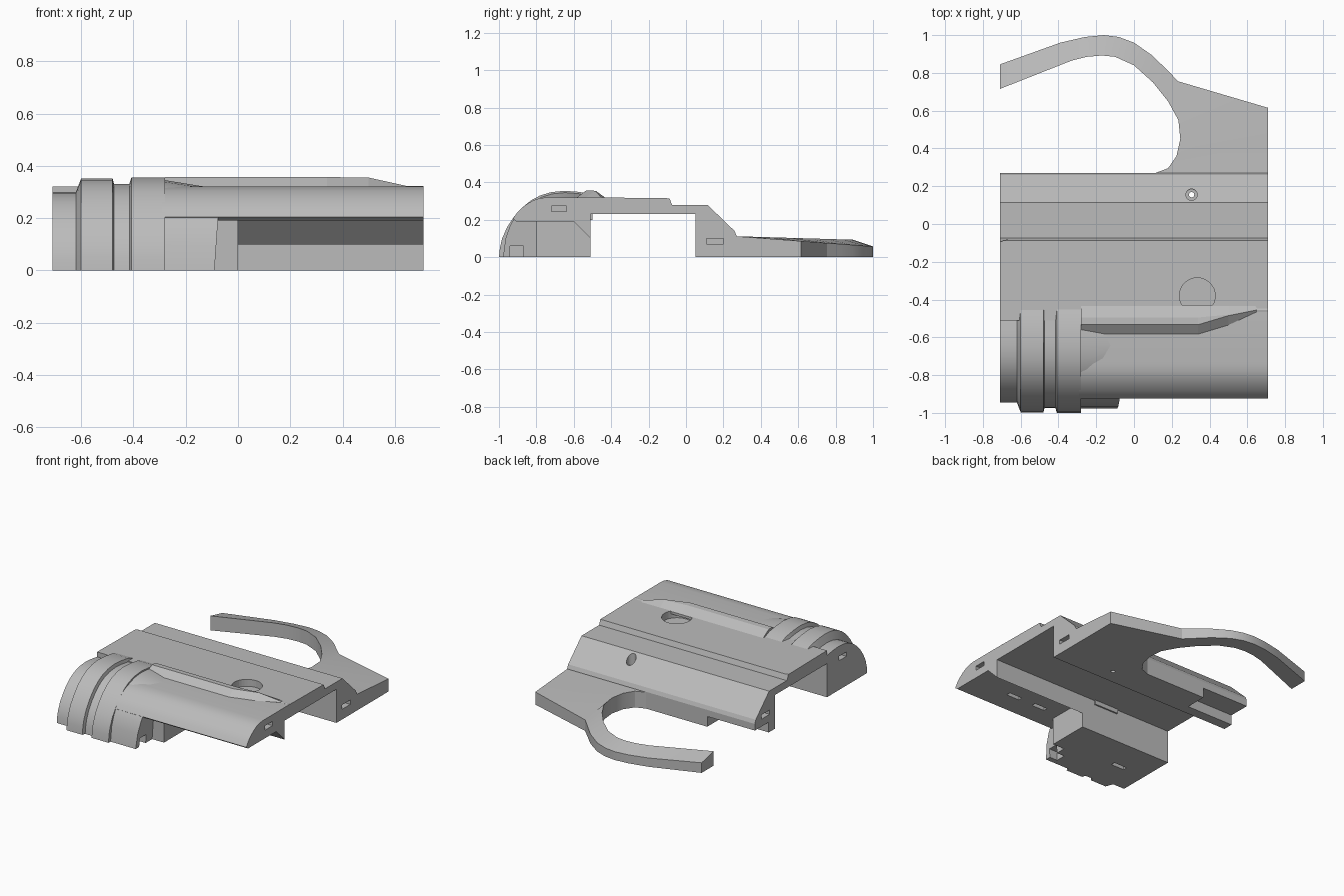
import bpy, bmesh, math

cube = bpy.data.objects.get("Cube")
if cube:
    bpy.data.objects.remove(cube, do_unlink=True)

grey = bpy.data.materials.new("plain grey")
grey.use_nodes = True
grey.diffuse_color = (0.5, 0.5, 0.5, 1)
grey.node_tree.nodes["Principled BSDF"].inputs["Base Color"].default_value = (0.5, 0.5, 0.5, 1)


def loft(name, sections, smooth=False):
    """Skin a row of closed sections and cap both ends."""
    bm = bmesh.new()
    rows = [[bm.verts.new(p) for p in s] for s in sections]
    n = len(rows[0])
    for a, b in zip(rows, rows[1:]):
        for i in range(n):
            j = (i + 1) % n
            bm.faces.new((a[i], a[j], b[j], b[i]))
    bm.faces.new(rows[0])
    bm.faces.new(rows[-1])
    bmesh.ops.recalc_face_normals(bm, faces=bm.faces)
    mesh = bpy.data.meshes.new(name)
    bm.to_mesh(mesh)
    bm.free()
    mesh.materials.append(grey)
    obj = bpy.data.objects.new(name, mesh)
    bpy.context.collection.objects.link(obj)
    if smooth:
        select(obj)
        bpy.ops.object.shade_smooth_by_angle(angle=math.radians(25))
    return obj


def select(obj):
    bpy.ops.object.select_all(action='DESELECT')
    obj.select_set(True)
    bpy.context.view_layer.objects.active = obj


def prism(name, profile, x0, x1, smooth=False):
    return loft(name, [[(x, y, z) for y, z in profile] for x in (x0, x1)], smooth)


def box(x0, x1, y0, y1, z0, z1):
    return prism("cutter", [(y0, z0), (y1, z0), (y1, z1), (y0, z1)], x0, x1)


def rod(x, y, r, z0, z1):
    ring = [(x + r * math.cos(k * math.tau / 32), y + r * math.sin(k * math.tau / 32))
            for k in range(32)]
    return loft("cutter", [[(px, py, z) for px, py in ring] for z in (z0, z1)])


def cut(obj, cutters):
    select(obj)
    for c in cutters:
        c.hide_render = True
        mod = obj.modifiers.new("cut", 'BOOLEAN')
        mod.operation = 'DIFFERENCE'
        mod.solver = 'EXACT'
        mod.object = c
        bpy.ops.object.modifier_apply(modifier=mod.name)
        bpy.data.objects.remove(c, do_unlink=True)


# Deck bridging the channel, with the rear sloped block
deck = prism("deck", [(-.51, .23), (.05, .23), (.05, 0), (.27, 0), (.27, .115), (.26, .14),
                      (.115, .28), (-.075, .28), (-.088, .315), (-.51, .32)], -.71, .71)
cut(deck, [
    rod(.335, -.38, .095, .27, .5),
    rod(.305, .155, .03, .19, .5),
    rod(.305, .155, .014, -.1, .5),
    box(-.8, -.35, .12, .4, -.1, .07),
    box(.66, .8, .11, .2, .07, .1),
    box(-.8, -.66, .11, .2, .12, .15),
    loft("cutter", [[(x, y, z) for y, z in ((-.1 - f, .33), (-.078, .281), (-.02 + f, .33))]
                    for x, f in ((-.72, 0), (-.66, -.03))]),
])

# Rounded front body with its bevelled underside
body = prism("front_body", [(-.51, .32), (-.51, .1), (-.6, .19), (-.905, .19), (-.925, .205),
                            (-.905, .235), (-.88, .262), (-.85, .285), (-.815, .305),
                            (-.78, .316), (-.74, .32)], -.29, .71, True)
cut(body, [box(.66, .8, -.72, -.64, .245, .275)]
    + [box(x, x + .1, -.76, -.73, .1, .22) for x in (.11, .32)])

# Stepped cuff: one arch swept through rings of different size
arch = [(-1, 0), (-.995, .05), (-.983, .1), (-.957, .16), (-.92, .215), (-.88, .262),
        (-.83, .303), (-.78, .33), (-.72, .348), (-.65, .355), (-.58, .35), (-.5, .338)]


def cuff_section(x, drop):
    fy, fz = 1 - drop / .45, 1 - drop / .355
    outer = [(x, -.55 + (y + .55) * fy, z * fz) for y, z in arch]
    return outer + [(x, -.43, .31), (x, -.43, .24), (x, -.51, .24), (x, -.51, 0)]


rings = [(-.71, .055), (-.62, .055), (-.6, .003), (-.48, .003), (-.474, .025),
         (-.416, .025), (-.408, 0), (-.28, 0)]
cuff = loft("cuff", [cuff_section(x, d) for x, d in rings], True)
cut(cuff, [box(-.55, -.45, -.76, -.73, -.1, .04), box(-.8, -.66, -.72, -.64, .2, .23)])

# Skirt fairing the cuff into the body
skirt_profile = [(-.978, 0), (-.965, .1), (-.94, .17), (-.91, .222), (-.87, .262),
                 (-.6, .262), (-.51, .2), (-.51, 0)]
skirt = loft("skirt", [[(x + .07 * z * (x > -.2), y, z) for y, z in skirt_profile]
                       for x in (-.29, -.09)], True)
cut(skirt, [box(-.15, 0, -.94, -.87, -.1, .06)])
shoulder = loft("cuff_shoulder", [
    [(-.285, -.55 + (y + .55) * .97, z * .975) for y, z in arch[4:]] + [(-.285, -.5, .2)],
    [(-.1, -.55 + (y + .55) * .93, z * .89) for y, z in arch[4:]] + [(-.1, -.5, .2)]], True)
prism("inner_block", [(-.8, 0), (-.51, 0), (-.51, .2), (-.8, .2)], -.12, 0)

# Raised ridge that tapers away towards the left end
ridge = []
for x, front, top in ((-.28, -.583, .357), (.34, -.583, .357), (.5, -.535, .355), (.65, -.465, .322),
                      (.71, -.465, .322)):
    crest = min(front + .05, -.455)
    ridge.append([(x, front, .3), (x, front, .32), (x, crest, top),
                  (x, max(crest, -.5) + .005, top - .002), (x, -.43, .317), (x, -.43, .3)])
loft("ridge", ridge)

# Rear plate and hook: inner and outer edge pairs
inner = [(-.71, .715), (-.33, .865), (-.25, .885), (-.17, .892), (-.1, .885), (0, .84), (.1, .75),
         (.18, .65), (.235, .55), (.245, .45), (.225, .36), (.18, .295), (.1, .265)]
outer = [(-.71, .845), (-.39, .96), (-.26, .99), (-.16, 1), (-.08, .99), (0, .96), (.1, .89),
         (.17, .82), (.235, .755), (.71, .615), (.71, .45), (.71, .36), (.71, .265)]
hook = []
for (ix, iy), (ox, oy) in zip(inner, outer):
    zi = .112 - .03 * max(0, iy - .27)
    zo = .112 - .075 * max(0, oy - .27)
    hook.append([(ix, iy, 0), (ox, oy, 0), (ox, oy, zo), (ix, iy, zi)])
loft("hook_plate", hook, True)
